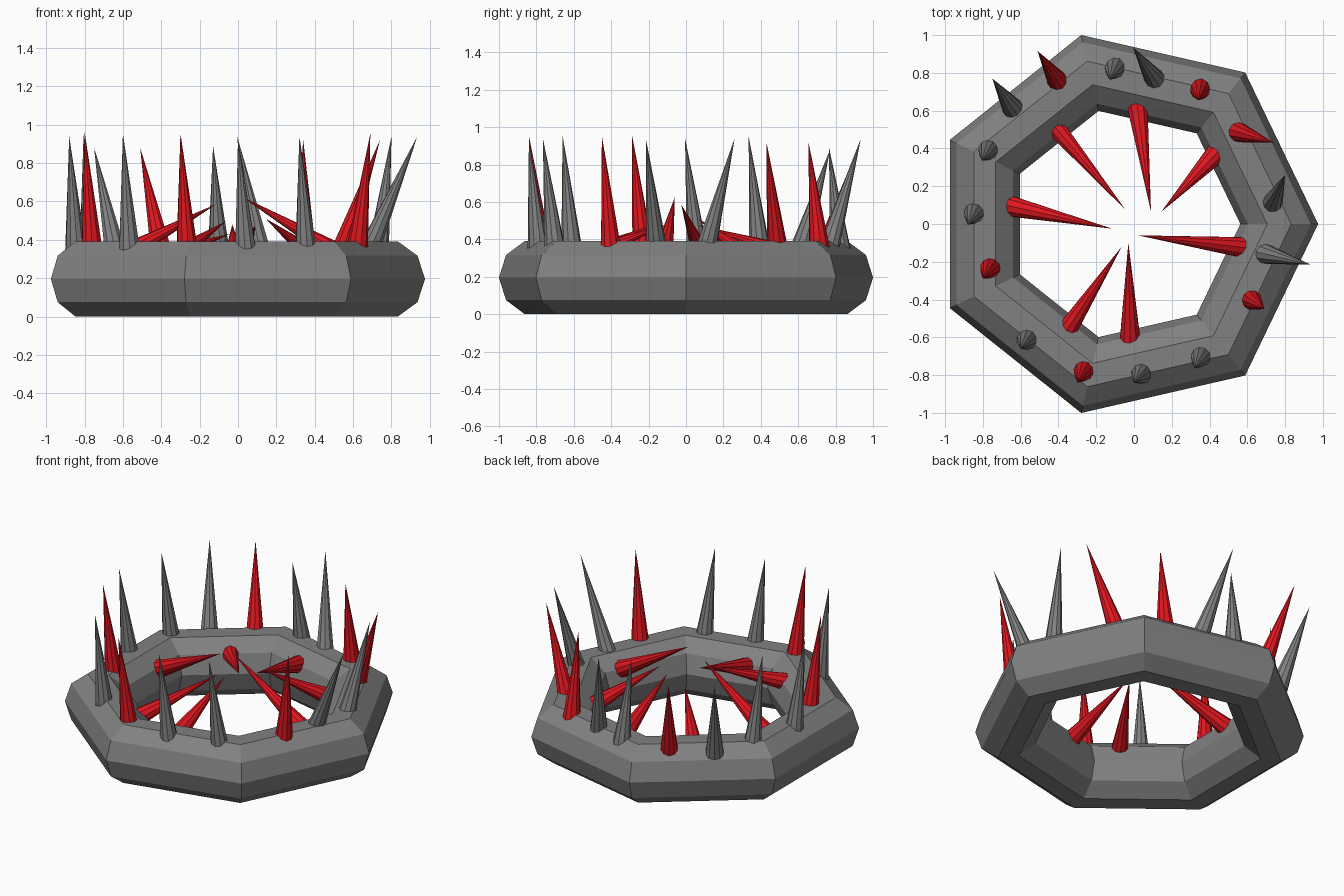
import bpy
from mathutils import Vector


def colour(name, rgb):
    mat = bpy.data.materials.new(name)
    mat.diffuse_color = (*rgb, 1)
    return mat


red = colour("red_spike", (0.75, 0.008, 0.014))
grey = colour("dark_grey", (0.22, 0.22, 0.22))

# Seven-sided ring with a ten-sided cross-section
bpy.ops.mesh.primitive_torus_add(major_segments=7, minor_segments=10,
                                 major_radius=0.82, minor_radius=0.206,
                                 location=(-0.051, 0, 0.196))
bpy.context.object.name = "ring"
bpy.context.object.data.materials.append(grey)


def spike(name, base, tip, radius, is_red):
    """Pointed cone running from base to tip."""
    base, tip = Vector(base), Vector(tip)
    axis = tip - base
    bpy.ops.mesh.primitive_cone_add(vertices=10, radius1=radius, radius2=0,
                                    depth=axis.length, location=(base + tip) / 2)
    ob = bpy.context.object
    ob.name = name
    ob.rotation_mode = 'QUATERNION'
    ob.rotation_quaternion = axis.to_track_quat('Z', 'Y')
    ob.data.materials.append(red if is_red else grey)


# Upright spikes: base x, base y, tip x, tip y, tip z, red
upright = [
    (-0.10, 0.825, -0.13, 0.765, 0.89, 0),
    (0.115, 0.76, -0.005, 0.935, 0.94, 0),
    (0.35, 0.715, -0.0 + 0.34, 0.655, 0.92, 1),
    (0.54, 0.49, 0.74, 0.43, 0.92, 1),
    (0.73, 0.105, 0.80, 0.26, 0.94, 0),
    (0.68, -0.155, 0.935, -0.215, 0.94, 0),
    (0.62, -0.40, 0.69, -0.45, 0.955, 1),
    (0.355, -0.70, 0.32, -0.765, 0.94, 0),
    (0.04, -0.79, 0.0, -0.84, 0.93, 0),
    (-0.265, -0.775, -0.30, -0.84, 0.955, 1),
    (-0.565, -0.61, -0.60, -0.66, 0.955, 0),
    (-0.76, -0.23, -0.80, -0.29, 0.965, 1),
    (-0.845, 0.06, -0.88, -0.005, 0.94, 0),
    (-0.77, 0.395, -0.805, 0.335, 0.95, 0),
    (-0.64, 0.61, -0.75, 0.77, 0.88, 0),
    (-0.40, 0.75, -0.51, 0.915, 0.88, 1),
]
for i, (bx, by, tx, ty, tz, r) in enumerate(upright):
    spike(f"upright_spike_{i + 1}", (bx, by, 0.34), (tx, ty, tz), 0.057, r)

# Inner spikes pointing to the middle: base x, y, z, tip x, y, z
inner = [
    (-0.47, 0.575, 0.28, -0.045, 0.075, 0.43),
    (0.013, 0.66, 0.29, 0.09, 0.065, 0.475),
    (0.45, 0.39, 0.27, 0.145, 0.065, 0.51),
    (0.61, -0.128, 0.28, 0.02, -0.06, 0.625),
    (-0.02, -0.64, 0.28, -0.03, -0.10, 0.48),
    (-0.38, -0.60, 0.28, -0.065, -0.12, 0.495),
    (-0.68, 0.10, 0.28, -0.115, -0.025, 0.585),
]
for i, v in enumerate(inner):
    spike(f"inner_spike_{i + 1}", v[:3], v[3:], 0.06, True)
